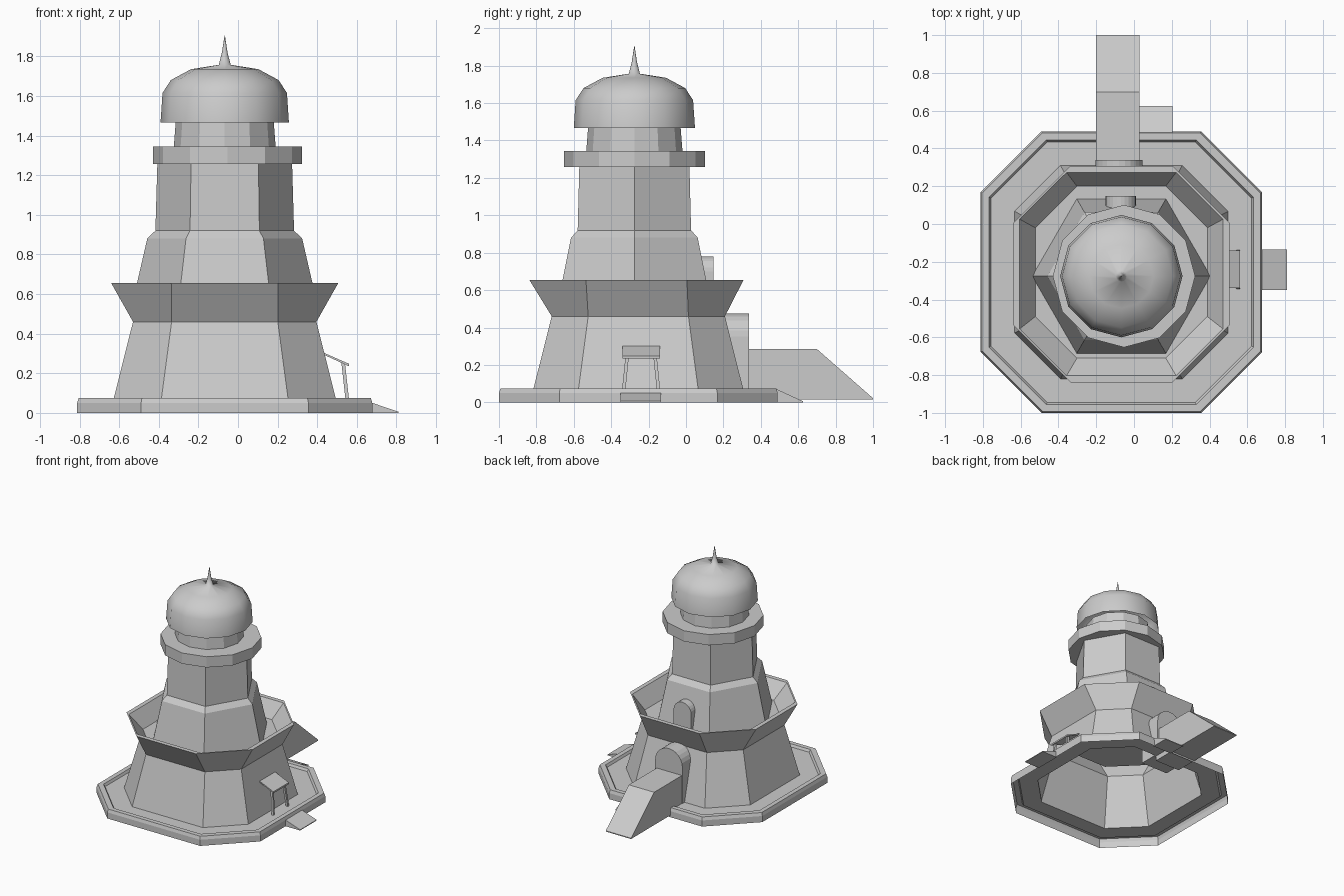
import bpy, bmesh, math
from math import pi, sin, cos
from mathutils import Vector

cube = bpy.data.objects.get("Cube")
if cube:
    bpy.data.objects.remove(cube, do_unlink=True)

stone = bpy.data.materials.new("pale_stone")
stone.use_nodes = True
GREY = (0.6, 0.6, 0.6, 1)
stone.diffuse_color = GREY
stone.node_tree.nodes["Principled BSDF"].inputs["Base Color"].default_value = GREY

CX = -0.067
OCT_Y, CORE_Y = -0.255, -0.276


def finish(bm, name):
    bmesh.ops.recalc_face_normals(bm, faces=bm.faces)
    mesh = bpy.data.meshes.new(name)
    bm.to_mesh(mesh)
    bm.free()
    mesh.materials.append(stone)
    obj = bpy.data.objects.new(name, mesh)
    bpy.context.collection.objects.link(obj)
    return obj


def octagon(half, edge, z, dy=0.0):
    """Square with cut corners; edge is half of each main side."""
    pts = []
    for k in range(4):
        c, s = round(cos(k * pi / 2)), round(sin(k * pi / 2))
        for x, y in ((half, -edge), (half, edge)):
            pts.append((CX + c * x - s * y, OCT_Y + dy + s * x + c * y, z))
    return pts


def ngon(n, r, z, dx=0.0):
    return [(CX + dx + r * cos(2 * pi * i / n), CORE_Y + r * sin(2 * pi * i / n), z)
            for i in range(n)]


def loft(name, rings, bottom=True, top=True):
    """Skin a stack of rings, with optional end caps."""
    bm = bmesh.new()
    vs = [[bm.verts.new(p) for p in ring] for ring in rings]
    n = len(rings[0])
    for a, b in zip(vs, vs[1:]):
        for i in range(n):
            j = (i + 1) % n
            bm.faces.new((a[i], a[j], b[j], b[i]))
    if bottom:
        bm.faces.new(vs[0])
    if top:
        bm.faces.new(vs[-1])
    return finish(bm, name)


def prism(name, profile, axis, lo, hi):
    """Extrude a 2D profile (horizontal, z) along x or y."""
    def place(u, z, d):
        return (d, u, z) if axis == "x" else (u, d, z)
    return loft(name, [[place(u, z, d) for u, z in profile] for d in (lo, hi)])


def arch(name, x, half, z0, top, y0, y1):
    spring = top - half
    curve = [(x + half * cos(pi * i / 12), spring + half * sin(pi * i / 12)) for i in range(13)]
    prism(name, [(x + half, z0)] + curve + [(x - half, z0)], "y", y0, y1)


# Ground platform: an open shell with a low raised rim
loft("platform", [octagon(h, h * 0.567, z) for h, z in
                  ((0.745, 0.0), (0.745, 0.05), (0.737, 0.075),
                   (0.70, 0.075), (0.69, 0.055), (0.56, 0.055))], bottom=False, top=False)

# Hollow lower storey, flared parapet and sunken terrace
loft("lower_storey_and_parapet", [octagon(*ring) for ring in
     ((0.565, 0.322, 0.055), (0.463, 0.268, 0.46), (0.573, 0.27, 0.655, -0.01),
      (0.538, 0.29, 0.655, -0.01), (0.455, 0.235, 0.53), (0.30, 0.15, 0.53))],
     bottom=False, top=False)

# Six-sided upper tower
loft("upper_tower", [ngon(6, r, z) for r, z in
                     ((0.472, 0.53), (0.443, 0.655), (0.391, 0.88), (0.35, 0.92), (0.34, 1.26))])

# Gallery, lantern drum and dome drawn up into a spike
loft("gallery", [ngon(12, 0.377, z, 0.014) for z in (1.257, 1.345)])
loft("lantern_drum", [ngon(12, r, z) for r, z in ((0.257, 1.345), (0.245, 1.50))])
dome = loft("dome_and_spike", [ngon(12, r, z) for r, z in
                               ((0.324, 1.467), (0.314, 1.615), (0.272, 1.68), (0.17, 1.735),
                                (0.03, 1.757), (0.014, 1.82), (0.001, 1.905))], bottom=False)
bpy.ops.object.select_all(action="DESELECT")
dome.select_set(True)
bpy.context.view_layer.objects.active = dome
bpy.ops.object.shade_smooth_by_angle(angle=math.radians(80))

# Arched rear doorways
arch("lower_doorway", -0.08, 0.124, 0.055, 0.475, 0.15, 0.338)
arch("terrace_doorway", -0.07, 0.08, 0.53, 0.78, 0.0, 0.147)

# Rear causeway and small access ramps
prism("rear_causeway", [(0.3, 0.015), (1.0, 0.015), (1.0, 0.022), (0.70, 0.285), (0.3, 0.285)],
      "x", -0.20, 0.03)
prism("rear_ramp", [(0.48, 0.0), (0.625, 0.0), (0.625, 0.006), (0.48, 0.073)], "x", 0.03, 0.205)
prism("side_ramp", [(0.67, 0.0), (0.81, 0.0), (0.81, 0.006), (0.67, 0.053)], "y", -0.35, -0.135)

# Side awning on two splayed posts
prism("awning", [(0.415, 0.302), (0.56, 0.235), (0.56, 0.248), (0.42, 0.309)], "y", -0.34, -0.14)
for side, label in ((-1, "front"), (1, "rear")):
    ends = []
    for x, off, z in ((0.553, 0.094, 0.055), (0.531, 0.074, 0.252)):
        c = Vector((x, -0.24 + side * off, z))
        ends.append([c + Vector((dx, dy, 0)) * 0.009
                     for dx, dy in ((-1, -1), (1, -1), (1, 1), (-1, 1))])
    loft(label + "_awning_post", ends)
